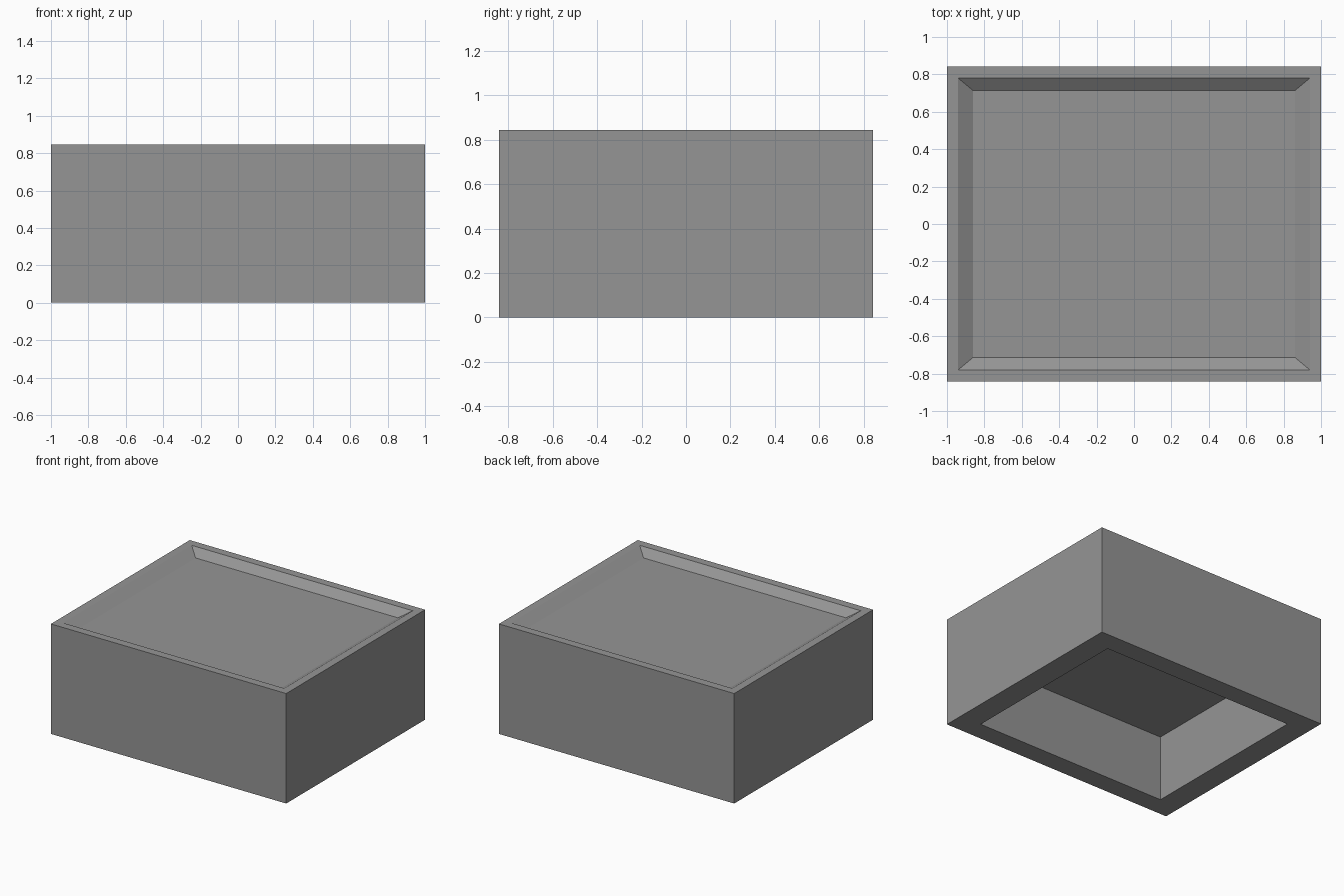
import bpy
import bmesh

WIDTH, DEPTH, HEIGHT = 2.0, 1.686, 0.845

if "Cube" in bpy.data.objects:
    bpy.data.objects.remove(bpy.data.objects["Cube"], do_unlink=True)


def make_material(name, color):
    mat = bpy.data.materials.new(name)
    mat.use_nodes = True
    mat.diffuse_color = color
    mat.node_tree.nodes["Principled BSDF"].inputs["Base Color"].default_value = color
    return mat


def add_ring(bm, inset_x, inset_y, z):
    """Rectangle of vertices, inset from the outer walls."""
    x, y = WIDTH / 2 - inset_x, DEPTH / 2 - inset_y
    return [bm.verts.new((sx * x, sy * y, z))
            for sx, sy in ((-1, -1), (1, -1), (1, 1), (-1, 1))]


def nested_block(name, profile, mat):
    """Loft rectangular rings in order and cap both ends."""
    bm = bmesh.new()
    rings = [add_ring(bm, *step) for step in profile]
    for low, high in zip(rings, rings[1:]):
        for i in range(4):
            j = (i + 1) % 4
            bm.faces.new((low[i], low[j], high[j], high[i]))
    bm.faces.new(rings[0][::-1])
    bm.faces.new(rings[-1])
    bmesh.ops.recalc_face_normals(bm, faces=bm.faces)
    mesh = bpy.data.meshes.new(name)
    bm.to_mesh(mesh)
    bm.free()
    mesh.materials.append(mat)
    obj = bpy.data.objects.new(name, mesh)
    bpy.context.collection.objects.link(obj)
    return obj


gray = make_material("gray", (0.3, 0.3, 0.3, 1.0))

# Block with a deep pocket underneath and a shallow sloped tray on top
nested_block("tray_block", [
    (0.18, 0.153, 0.505),          # pocket ceiling
    (0.18, 0.153, 0.0),            # pocket opening
    (0.0, 0.0, 0.0),               # outer bottom edge
    (0.0, 0.0, HEIGHT),            # outer top edge
    (0.06, 0.063, HEIGHT),         # tray rim
    (0.14, 0.13, HEIGHT - 0.05),   # tray floor
], gray)
